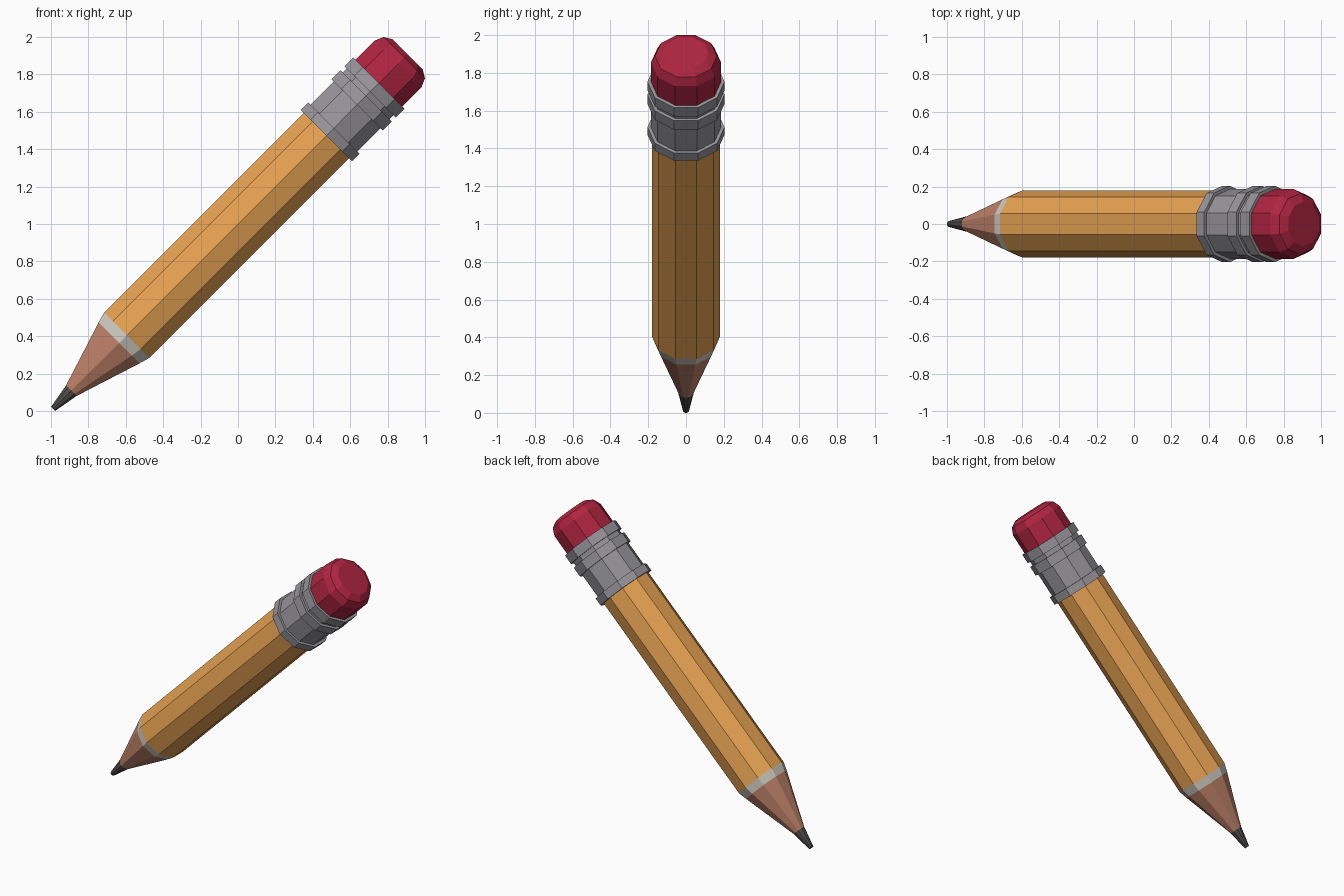
import bpy, bmesh, math

if "Cube" in bpy.data.objects:
    bpy.data.objects.remove(bpy.data.objects["Cube"])

SIDES = 10
H = math.sqrt(0.5)      # pencil leans 45 degrees; its axis is the line z = x + 1


def material(name, rgb):
    m = bpy.data.materials.new(name)
    m.diffuse_color = (*rgb, 1.0)
    m.use_nodes = True
    m.node_tree.nodes["Principled BSDF"].inputs["Base Color"].default_value = m.diffuse_color
    return m


def place(s, r, k):
    """Point at distance s along the leaning axis, radius r, corner k."""
    a = math.pi / 2 + 2 * math.pi * k / SIDES
    d = H + r * math.cos(a)
    return ((s - d) * H, r * math.sin(a), (s + d) * H)


def turned(name, profile, mat, cap_start=False, cap_end=False):
    """Ten-sided part turned around the axis from (s, radius) pairs."""
    bm = bmesh.new()
    rings = [[bm.verts.new(place(s, r, k)) for k in range(SIDES)] for s, r in profile]
    for a, b in zip(rings, rings[1:]):
        for k in range(SIDES):
            n = (k + 1) % SIDES
            bm.faces.new((a[n], a[k], b[k], b[n]))
    if cap_start:
        bm.faces.new(rings[0])
    if cap_end:
        bm.faces.new(rings[-1][::-1])
    # make the sides agree and face away from the axis
    bmesh.ops.recalc_face_normals(bm, faces=bm.faces[:])
    me = bpy.data.meshes.new(name)
    bm.to_mesh(me)
    bm.free()
    me.materials.append(mat)
    ob = bpy.data.objects.new(name, me)
    bpy.context.collection.objects.link(ob)
    return ob


graphite = material("graphite", (0.085, 0.075, 0.075))
wood = material("bare wood", (0.55, 0.235, 0.15))
white = material("collar white", (0.68, 0.65, 0.58))
orange = material("orange paint", (0.79, 0.36, 0.085))
metal = material("grey metal", (0.31, 0.30, 0.325))
red = material("red rubber", (0.43, 0.018, 0.052))

# Sharpened end
turned("lead_tip", [(-0.691, 0.016), (-0.553, 0.042)], graphite, cap_start=True)
turned("wood_cone", [(-0.553, 0.042), (-0.191, 0.163)], wood)
turned("white_collar", [(-0.191, 0.163), (-0.134, 0.18)], white)

# Painted shaft
turned("shaft", [(-0.134, 0.18), (1.40, 0.18)], orange)

# Metal sleeve with three raised rings
sleeve = [(1.375, 0.175)]
for start, end in ((1.375, 1.432), (1.607, 1.675), (1.707, 1.773)):
    sleeve += [(start, 0.186), (start, 0.204), (end, 0.204), (end, 0.186)]
turned("metal_sleeve", sleeve + [(1.773, 0.175)], metal)

# Rubber end with rounded rim
turned("eraser", [(1.74, 0.186), (1.916, 0.186), (1.965, 0.164), (1.99, 0.12)],
       red, cap_end=True)
